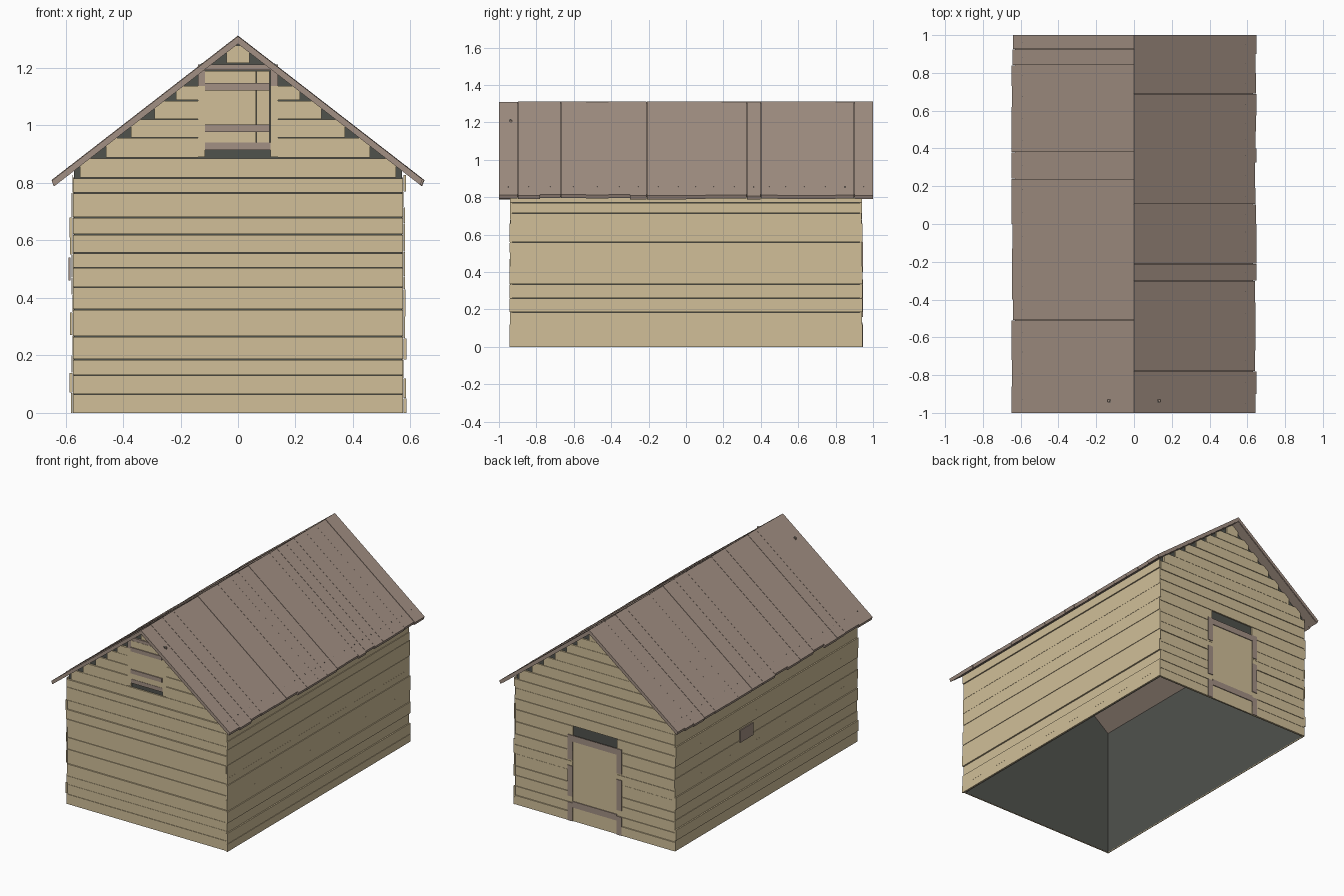
import bpy, bmesh, random
from mathutils import Vector

random.seed(4)
old = bpy.data.objects.get("Cube")
if old:
    bpy.data.objects.remove(old)


def material(name, rgb):
    m = bpy.data.materials.new(name)
    m.use_nodes = True
    m.diffuse_color = (*rgb, 1)
    m.node_tree.nodes["Principled BSDF"].inputs["Base Color"].default_value = (*rgb, 1)
    return m


TAN = material("pale_timber", (0.635, 0.52, 0.315))
BROWN = material("weathered_brown", (0.365, 0.28, 0.23))
DARK = material("dark_interior", (0.08, 0.084, 0.073))

RIDGE, PITCH, UNDER = 1.313, 0.775, 1.285


def under_z(x):
    return UNDER - PITCH * x


def under_x(z):
    return (UNDER - z) / PITCH


def prism(bm, pts, axis, lo, hi):
    """Extrude a 2D profile (u, z) along x or y."""
    def place(u, v, t):
        return Vector((t, u, v)) if axis == "x" else Vector((u, t, v))
    a = [bm.verts.new(place(u, v, lo)) for u, v in pts]
    b = [bm.verts.new(place(u, v, hi)) for u, v in pts]
    bm.faces.new(a)
    bm.faces.new(b)
    n = len(pts)
    for i in range(n):
        bm.faces.new((a[i], a[(i + 1) % n], b[(i + 1) % n], b[i]))


def rect(u0, u1, v0, v1):
    return [(u0, v0), (u1, v0), (u1, v1), (u0, v1)]


def finish(name, bm, mat, recalc=True):
    if recalc:
        bmesh.ops.recalc_face_normals(bm, faces=bm.faces[:])
    me = bpy.data.meshes.new(name)
    bm.to_mesh(me)
    bm.free()
    me.materials.append(mat)
    ob = bpy.data.objects.new(name, me)
    bpy.context.collection.objects.link(ob)


def plates(name, mat, rects, axis, lo, hi):
    bm = bmesh.new()
    for r in rects:
        prism(bm, rect(*r), axis, lo, hi)
    finish(name, bm, mat)


# Dark lining: four walls with gables, open below and above
bm = bmesh.new()
SX, SY = 0.57, 0.928
outline = [(-SX, 0), (SX, 0), (SX, under_z(SX)), (0, UNDER), (-SX, under_z(SX))]
front = [bm.verts.new((x, -SY, z)) for x, z in outline]
back = [bm.verts.new((x, SY, z)) for x, z in outline]
bm.faces.new(front)
bm.faces.new(back[::-1])
bm.faces.new((front[1], back[1], back[2], front[2]))
bm.faces.new((back[0], front[0], front[4], back[4]))
finish("inner_lining", bm, DARK, recalc=False)


# Gable end cladding with stepped upper boards and an optional opening
def gable(name, side, seams, hole_half, hole_lo, hole_hi):
    bm = bmesh.new()
    for z0, z1 in zip(seams, seams[1:]):
        gap = random.uniform(0.0006, 0.002)
        g0 = z0 + gap if z0 else 0
        g1 = z1 - gap
        out = 0.940 + random.uniform(-0.002, 0.003)
        if z1 < 0.83:
            w = 0.575
            half = [(w, g0), (w, g1)]
        else:
            w = max(0.4 * under_x(g0) + 0.6 * under_x(g1), 0.024)
            half = [(w, g0), (w, under_z(w)), (max(under_x(g1), 0.001), g1)]
        lo, hi = sorted((side * 0.930, side * out))
        if hole_lo - 0.01 < (z0 + z1) / 2 < hole_hi:
            if w < hole_half + 0.01:
                continue
            inner = [(hole_half, g1), (hole_half, g0)]
            if half[-1][0] < hole_half:
                half[-1] = (hole_half + 0.001, min(g1, under_z(hole_half)))
                inner = inner[1:]
            for s in (-1, 1):
                prism(bm, [(s * x, z) for x, z in half + inner], "y", lo, hi)
        else:
            prism(bm, half + [(-x, z) for x, z in half[::-1]], "y", lo, hi)
    finish(name, bm, TAN)


gable("front_boards", -1,
      [0, .065, .13, .185, .265, .36, .437, .505, .556, .62, .68, .765, .817,
       .887, .957, 1.022, 1.086, 1.14, 1.215, 1.28], 0.14, 0.887, 1.215)
gable("back_boards", 1,
      [0, .06, .12, .19, .25, .33, .39, .46, .54, .62, .69, .76, .82,
       .89, .96, 1.02, 1.09, 1.15, 1.21, 1.28], 0.16, 0, 0.62)


# Long side cladding, each board set out by a slightly different amount
def side_wall(name, side, seams):
    bm = bmesh.new()
    for z0, z1 in zip(seams, seams[1:]):
        out = 0.581 + random.uniform(-0.003, 0.006)
        end = 0.942 + random.uniform(-0.003, 0.003)
        lo, hi = sorted((side * 0.5755, side * out))
        g0 = z0 + 0.0008 if z0 else 0
        prism(bm, rect(-end, end, g0, z1 - 0.0008), "x", lo, hi)
    finish(name, bm, TAN)


side_wall("side_boards_east", 1,
          [0, .05, .12, .185, .26, .335, .43, .475, .56, .66, .715, .77, .828])
side_wall("side_boards_west", -1,
          [0, .07, .14, .20, .27, .35, .41, .47, .55, .61, .68, .765, .828])

# Small patch board on one long side
plates("wall_patch", BROWN, [(0.145, 0.28, 0.46, 0.54)], "x", -0.590, -0.583)

# Loft hatch in the front gable
plates("hatch_planks", TAN, [(-0.115, -0.070, 0.94, 1.19), (-0.069, 0.063, 0.94, 1.19),
                             (0.064, 0.11, 0.94, 1.19)], "y", -0.938, -0.930)
plates("hatch_battens", BROWN, [(-0.115, 0.11, z, z + 0.026) for z in (0.978, 1.122)],
       "y", -0.944, -0.937)
plates("hatch_sill", BROWN, [(-0.115, 0.113, 0.914, 0.94)], "y", -0.940, -0.930)
plates("hatch_jambs", TAN, [(-0.14, -0.115, 0.89, 1.137), (0.113, 0.14, 0.89, 1.137)],
       "y", -0.940, -0.930)
plates("hatch_head", BROWN, [(-0.14, 0.14, 1.193, 1.213), (-0.14, -0.115, 1.137, 1.193),
                             (0.113, 0.14, 1.137, 1.193)], "y", -0.942, -0.930)

# Back door with battens, a dark gap above and posts partly lapped by boards
plates("door_panel", TAN, [(-0.158, 0.158, 0, 0.53)], "y", 0.930, 0.939)
plates("door_battens", BROWN, [(-0.16, 0.16, 0.09, 0.13), (-0.19, 0.19, 0.52, 0.56)],
       "y", 0.938, 0.944)
plates("door_posts", BROWN, [(s * 0.1775 - 0.0175, s * 0.1775 + 0.0175, lo, hi)
                             for s in (-1, 1)
                             for lo, hi in ((0, 0.12), (0.16, 0.36), (0.40, 0.56))],
       "y", 0.938, 0.945)


# Roof: planks running down each slope over a thin deck
def slope_profile(side, reach, top, bottom):
    return [(0, RIDGE - top), (side * reach, RIDGE - top - PITCH * reach),
            (side * (reach - 0.008), RIDGE - bottom - PITCH * (reach - 0.008)),
            (0, RIDGE - bottom)]


def nail(bm, x, y, size):
    """Flat nail head lying on the slope."""
    a, b = sorted((abs(x) - size, abs(x) + size))
    s = 1 if x > 0 else -1
    pts = [(s * u, RIDGE - PITCH * u + d)
           for u, d in ((a, -0.006), (b, -0.006), (b, 0.001), (a, 0.001))]
    prism(bm, pts, "y", y - size, y + size)


def roof_slope(name, side, seams):
    bm = bmesh.new()
    nails = bmesh.new()
    for y0, y1 in zip(seams, seams[1:]):
        reach = 0.643 + random.uniform(-0.003, 0.006)
        lift = random.uniform(0, 0.003)
        a = y0 if y0 == -1 else y0 + 0.0005
        b = y1 if y1 == 1 else y1 - 0.0005
        prism(bm, slope_profile(side, reach, lift, 0.026 + lift), "y", a, b)
        nail(nails, side * 0.588, (y0 + y1) / 2, 0.0015)
    prism(bm, slope_profile(side, 0.63, 0.010, 0.029), "y", -0.996, 0.996)
    finish(name, bm, BROWN)
    nail(nails, side * 0.13, -0.94, 0.005)
    finish(name + "_nails", nails, DARK)


roof_slope("roof_east", 1, [-1, -.9, -.78, -.67, -.535, -.415, -.3, -.21, -.085, 0,
                            .105, .19, .325, .40, .49, .575, .69, .8, .9, 1])
roof_slope("roof_west", -1, [-1, -.86, -.72, -.635, -.51, -.4, -.26, -.13, 0,
                             .125, .24, .38, .5, .62, .73, .84, .925, 1])
